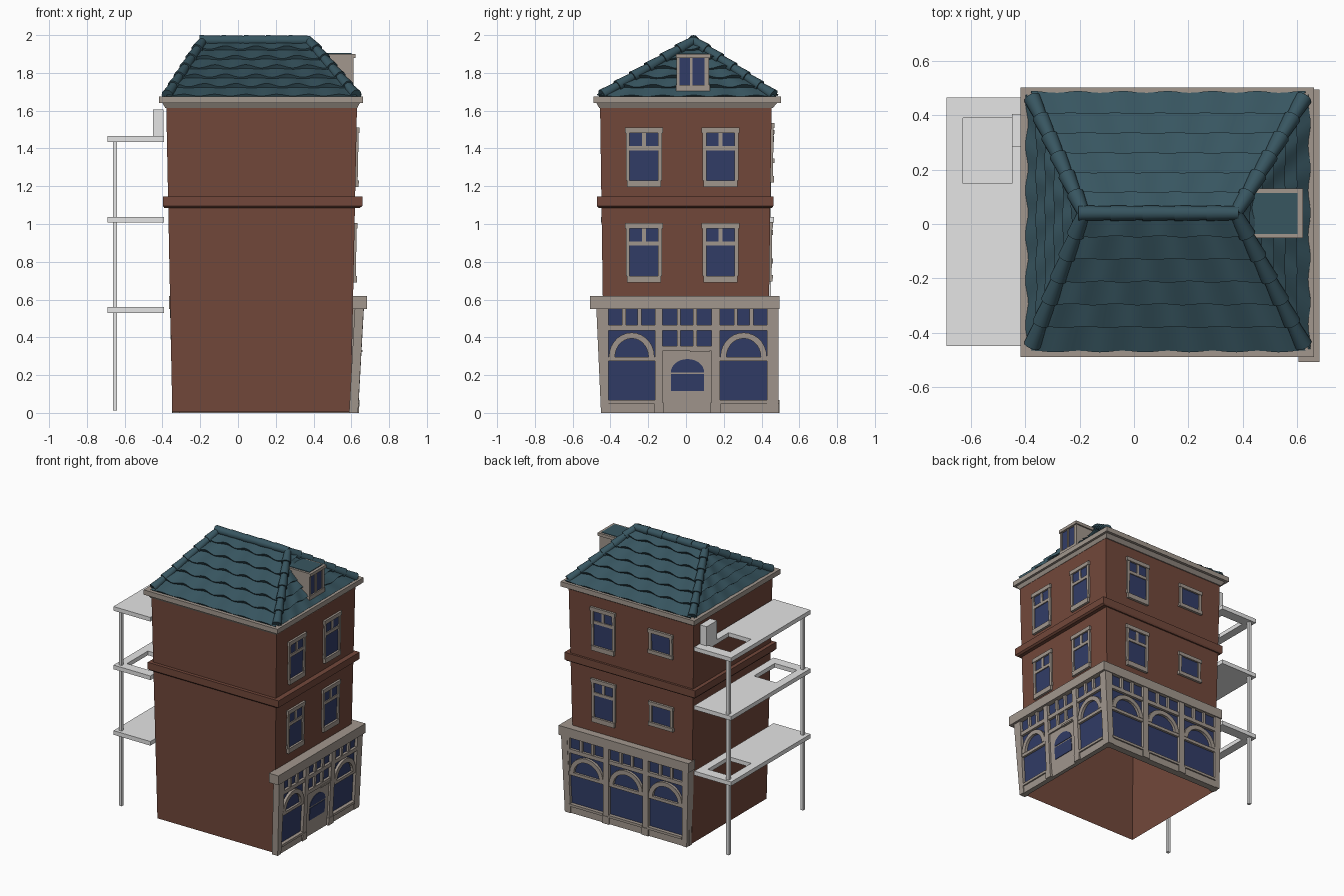
import bpy, bmesh, math
from mathutils import Vector

if "Cube" in bpy.data.objects:
    bpy.data.objects.remove(bpy.data.objects["Cube"])


def material(name, rgb):
    m = bpy.data.materials.new(name)
    m.diffuse_color = (*rgb, 1)
    m.use_nodes = True
    m.node_tree.nodes["Principled BSDF"].inputs["Base Color"].default_value = m.diffuse_color
    return m


BRICK = material("brick red", (0.168, 0.064, 0.043))
TRIM = material("stone trim", (0.36, 0.31, 0.27))
ROOF = material("teal roof tile", (0.039, 0.092, 0.118))
GLASS = material("blue glass", (0.031, 0.046, 0.135))
GREY = material("light grey", (0.78, 0.78, 0.78))


def finish(bm, name, mat, smooth=None):
    bmesh.ops.recalc_face_normals(bm, faces=bm.faces)
    me = bpy.data.meshes.new(name)
    bm.to_mesh(me)
    bm.free()
    me.materials.append(mat)
    if smooth:
        me.polygons.foreach_set("use_smooth", [True] * len(me.polygons))
        me.set_sharp_from_angle(angle=math.radians(smooth))
    ob = bpy.data.objects.new(name, me)
    bpy.context.scene.collection.objects.link(ob)


def loft(bm, a, b, start=True):
    """Solid between two matching point loops, optionally open at the start."""
    va, vb = [bm.verts.new(p) for p in a], [bm.verts.new(p) for p in b]
    if start:
        bm.faces.new(va)
    bm.faces.new(vb[::-1])
    for i in range(len(a)):
        j = (i + 1) % len(a)
        bm.faces.new((va[i], va[j], vb[j], vb[i]))


def rect(x0, x1, y0, y1, z):
    return [(x0, y0, z), (x1, y0, z), (x1, y1, z), (x0, y1, z)]


def box(bm, x0, x1, y0, y1, z0, z1):
    loft(bm, rect(x0, x1, y0, y1, z0), rect(x0, x1, y0, y1, z1))


# Wall surfaces: (u along wall, v height, d outwards) to a point
def east_wall(u, v, d): return (0.597 + 0.02 * v + d, u, v)
def north_wall(u, v, d): return (u, 0.432 + 0.013 * v + d, v)
def east_shop(u, v, d): return (0.63 + 0.055 * v + d, u, v)
def north_shop(u, v, d): return (u, 0.484 + d, v)
def dormer_face(u, v, d): return (0.60 + d, u, v)


def prism(bm, f, pts, d0, d1):
    loft(bm, [f(u, v, d0) for u, v in pts], [f(u, v, d1) for u, v in pts])


def plate(bm, f, u0, u1, v0, v1, d0, d1):
    prism(bm, f, [(u0, v0), (u1, v0), (u1, v1), (u0, v1)], d0, d1)


def arc(cu, cv, ru, rv, n=14):
    return [(cu + ru * math.cos(math.pi * i / n), cv + rv * math.sin(math.pi * i / n)) for i in range(n + 1)]


# Brick shell, open underneath, and belt course
bm = bmesh.new()
loft(bm, rect(-0.348, 0.597, -0.432, 0.432, 0.005), rect(-0.38, 0.63, -0.455, 0.453, 1.63), start=False)
finish(bm, "brick_body", BRICK)
bm = bmesh.new()
loft(bm, rect(-0.39, 0.645, -0.462, 0.456, 1.085), rect(-0.398, 0.658, -0.472, 0.462, 1.095))
box(bm, -0.398, 0.658, -0.472, 0.462, 1.095, 1.145)
finish(bm, "brick_belt", BRICK)

# Eave moulding
bm = bmesh.new()
loft(bm, rect(-0.385, 0.632, -0.46, 0.46, 1.615), rect(-0.40, 0.645, -0.474, 0.482, 1.64))
box(bm, -0.418, 0.662, -0.49, 0.502, 1.64, 1.675)
finish(bm, "eave_moulding", TRIM)

# Upper floor windows, nearly flush with the brick
frames, panes = bmesh.new(), bmesh.new()


def tall_window(f, c, z):
    """Sash window, z is the sill bottom."""
    plate(panes, f, c - 0.085, c + 0.085, z + 0.03, z + 0.29, -0.005, 0.003)
    plate(frames, f, c - 0.09, c + 0.09, z, z + 0.035, -0.015, 0.018)
    plate(frames, f, c - 0.10, c + 0.10, z + 0.287, z + 0.315, -0.015, 0.016)
    for s in (-1, 1):
        a, b = sorted((c + s * 0.075, c + s * 0.095))
        plate(frames, f, a, b, z + 0.035, z + 0.287, -0.015, 0.012)
    plate(frames, f, c - 0.075, c + 0.075, z + 0.195, z + 0.217, -0.015, 0.01)
    plate(frames, f, c - 0.01, c + 0.01, z + 0.217, z + 0.287, -0.015, 0.008)


def small_window(f, c, z):
    plate(panes, f, c - 0.085, c + 0.085, z - 0.07, z + 0.07, -0.005, 0.003)
    plate(frames, f, c - 0.10, c + 0.10, z - 0.088, z - 0.062, -0.015, 0.018)
    plate(frames, f, c - 0.10, c + 0.10, z + 0.062, z + 0.088, -0.015, 0.016)
    for a in (-0.094, 0.074):
        plate(frames, f, c + a, c + a + 0.02, z - 0.062, z + 0.062, -0.015, 0.012)


for z, z_north, z_small in ((0.69, 0.695, 0.88), (1.195, 1.22, 1.41)):
    tall_window(east_wall, -0.223, z)
    tall_window(east_wall, 0.183, z)
    tall_window(north_wall, 0.35, z_north)
    small_window(north_wall, -0.115, z_small)
finish(frames, "window_frames", TRIM)
finish(panes, "window_panes", GLASS)

# Shopfront on two sides
stone, glass = bmesh.new(), bmesh.new()


def transom(f, u0, u1, v0, v1):
    """Row of three small panes, drawn as the bars round them."""
    w = (u1 - u0) / 3
    for i in (1, 2):
        plate(stone, f, u0 + i * w - 0.01, u0 + i * w + 0.01, v0, v1, -0.022, 0)
    plate(stone, f, u0, u1, v0 - 0.028, v0, -0.022, 0.003)


def shop_bay(f, u0, u1):
    """Glazed bay with an arch over a large pane."""
    c, r = (u0 + u1) / 2, (u1 - u0) / 2 - 0.002
    plate(glass, f, u0, u1, 0.06, 0.55, -0.024, -0.016)
    plate(stone, f, u0, u1, 0.0, 0.05, -0.03, 0)
    plate(stone, f, u0, u1, 0.05, 0.068, -0.03, 0.01)
    plate(stone, f, u0, u1, 0.275, 0.297, -0.022, 0)
    prism(stone, f, arc(c, 0.297, r, 0.128) + arc(c, 0.297, r - 0.032, 0.097)[::-1], -0.022, 0.003)
    transom(f, u0, u1, 0.465, 0.55)


def pilaster(f, u0, u1):
    plate(stone, f, u0, u1, 0, 0.56, -0.03, 0.006)
    plate(stone, f, u0 - 0.005, u1 + 0.005, 0, 0.055, -0.03, 0.01)


plate(stone, east_shop, -0.44, 0.47, 0, 0.56, -0.036, -0.022)
plate(stone, north_shop, -0.35, 0.62, 0, 0.56, -0.05, -0.022)
for u0, u1 in ((-0.41, -0.165), (0.18, 0.43)):
    shop_bay(east_shop, u0, u1)
for u0, u1 in ((-0.31, -0.036), (0.009, 0.282), (0.327, 0.60)):
    shop_bay(north_shop, u0, u1)
for u0, u1 in ((-0.165, -0.125), (0.135, 0.18)):
    pilaster(east_shop, u0, u1)
for u0, u1 in ((-0.036, 0.009), (0.282, 0.327)):
    pilaster(north_shop, u0, u1)
# Corner piers
prism(stone, east_shop, [(-0.45, 0), (-0.41, 0), (-0.41, 0.56), (-0.475, 0.56)], -0.042, 0.005)
plate(stone, east_shop, 0.43, 0.49, 0, 0.56, -0.042, 0.005)
plate(stone, north_shop, 0.60, 0.63, 0, 0.56, -0.05, 0.004)
prism(stone, north_shop, [(-0.347, 0), (-0.31, 0), (-0.31, 0.56), (-0.36, 0.56)], -0.06, 0.004)
# Door with two rows of panes above
plate(glass, east_shop, -0.125, 0.135, 0.34, 0.55, -0.024, -0.016)
transom(east_shop, -0.125, 0.135, 0.465, 0.55)
transom(east_shop, -0.125, 0.135, 0.355, 0.437)
plate(stone, east_shop, -0.125, 0.135, 0, 0.335, -0.03, -0.008)
plate(stone, east_shop, 0.02, 0.125, 0.322, 0.334, -0.01, 0.01)
plate(glass, east_shop, -0.08, 0.095, 0.115, 0.205, -0.012, -0.004)
prism(glass, east_shop, arc(0.008, 0.215, 0.088, 0.07), -0.012, -0.004)
# Cornice
box(stone, 0.605, 0.682, -0.508, 0.495, 0.55, 0.618)
box(stone, -0.366, 0.605, 0.42, 0.495, 0.55, 0.618)
finish(stone, "shopfront_stonework", TRIM)
finish(glass, "shopfront_glass", GLASS)

# Roof: solid hip core plus scalloped tile courses
X0, X1, Y0, Y1, ZE, ZR = -0.38, 0.632, -0.46, 0.476, 1.667, 1.965
SW, SE, NE, NW = (Vector(p) for p in rect(X0, X1, Y0, Y1, ZE))
RW, RE = Vector((-0.185, 0.04, ZR)), Vector((0.375, 0.04, ZR))
bm = bmesh.new()
for p in (SW, SE, NE, NW, RW, RE):
    bm.verts.new(p)
bmesh.ops.convex_hull(bm, input=bm.verts[:])
finish(bm, "roof_core", ROOF)


def tile_slope(bm, a, b, c, d, rows=6, cols=40):
    """Overlapping courses from eave a-b up to ridge c-d."""
    along = (b - a).normalized()
    normal = along.cross((c - a)).normalized()

    def at(s, t): return a.lerp(b, s).lerp(c.lerp(d, s), t)
    for k in range(rows):
        strips = []
        for i in range(cols + 1):
            s = i / cols
            t0, t1 = k / rows, min((k + 1.1) / rows, 0.99)
            wave = math.sin(at(s, t0).dot(along) * 2 * math.pi / 0.165 + k * 2.1)
            low = at(s, t0 + 0.012 * (wave + 1) * (k > 0))
            lift = 0.018 + 0.006 * wave
            strips.append([bm.verts.new(p) for p in
                           (low - normal * 0.003, low + normal * lift, at(s, t1) + normal * 0.002)])
        for p, q in zip(strips, strips[1:]):
            for j in (0, 1):
                bm.faces.new((p[j], q[j], q[j + 1], p[j + 1]))


bm = bmesh.new()
tile_slope(bm, SW, SE, RW, RE)
tile_slope(bm, SE, NE, RE, RE)
tile_slope(bm, NE, NW, RE, RW)
tile_slope(bm, NW, SW, RW, RW)
finish(bm, "roof_tiles", ROOF, 35)


def cap_tiles(bm, a, b, n, r0, r1):
    """Row of tapered round tiles, wide end towards a."""
    turn = (b - a).to_track_quat('Z', 'Y')
    for i in range(n):
        p, q = a.lerp(b, i / n), a.lerp(b, (i + 1.12) / n if i < n - 1 else 1)
        rings = [[m + turn @ Vector((r * math.cos(g * math.pi / 6), r * math.sin(g * math.pi / 6), 0))
                  for g in range(12)] for m, r in ((p, r0), (q, r1))]
        loft(bm, *rings)


bm = bmesh.new()
up = Vector((0, 0, 0.006))
for corner, top in ((SW, RW), (NW, RW), (SE, RE), (NE, RE)):
    cap_tiles(bm, corner.lerp(top, 0.03) + up, top + up, 6, 0.032, 0.022)
cap_tiles(bm, RW + up - Vector((0.02, 0, 0)), RE + up + Vector((0.01, 0, 0)), 5, 0.029, 0.025)
finish(bm, "ridge_and_hip_tiles", ROOF, 50)

# Dormer
bm = bmesh.new()
box(bm, 0.42, 0.60, -0.045, 0.12, 1.69, 1.88)
box(bm, 0.40, 0.622, -0.052, 0.13, 1.878, 1.90)
plate(bm, dormer_face, -0.052, 0.127, 1.705, 1.735, -0.02, 0.014)
for u0, u1 in ((-0.05, -0.035), (0.02, 0.035), (0.098, 0.122)):
    plate(bm, dormer_face, u0, u1, 1.735, 1.88, -0.01, 0.012)
finish(bm, "dormer", TRIM)
bm = bmesh.new()
plate(bm, dormer_face, -0.036, 0.10, 1.735, 1.878, -0.002, 0.005)
finish(bm, "dormer_glass", GLASS)
bm = bmesh.new()
box(bm, 0.41, 0.602, -0.036, 0.114, 1.896, 1.904)
finish(bm, "dormer_roof", ROOF)

# Fire escape: platforms with hatch openings, posts and a top step block
for name, z, h0, h1 in (("lower", 0.53, 0.15, 0.39), ("middle", 1.008, -0.38, -0.14), ("upper", 1.435, 0.15, 0.39)):
    bm = bmesh.new()
    loops = []
    for zz in (z, z + 0.03):
        for r in (rect(-0.69, -0.392, -0.45, 0.465, zz), rect(-0.63, -0.45, h0, h1, zz)):
            loops.append([bm.verts.new(p) for p in r])
    lo, li, to, ti = loops
    for p, q in ((lo, li), (to, ti), (lo, to), (li, ti)):
        for i in range(4):
            j = (i + 1) % 4
            bm.faces.new((p[i], p[j], q[j], q[i]))
    finish(bm, name + "_platform", GREY)
bm = bmesh.new()
for y in (-0.415, 0.44):
    box(bm, -0.662, -0.64, y - 0.011, y + 0.011, 0.012, 1.436)
finish(bm, "platform_posts", GREY)
bm = bmesh.new()
box(bm, -0.45, -0.395, 0.285, 0.405, 1.464, 1.605)
finish(bm, "step_block", GREY)
